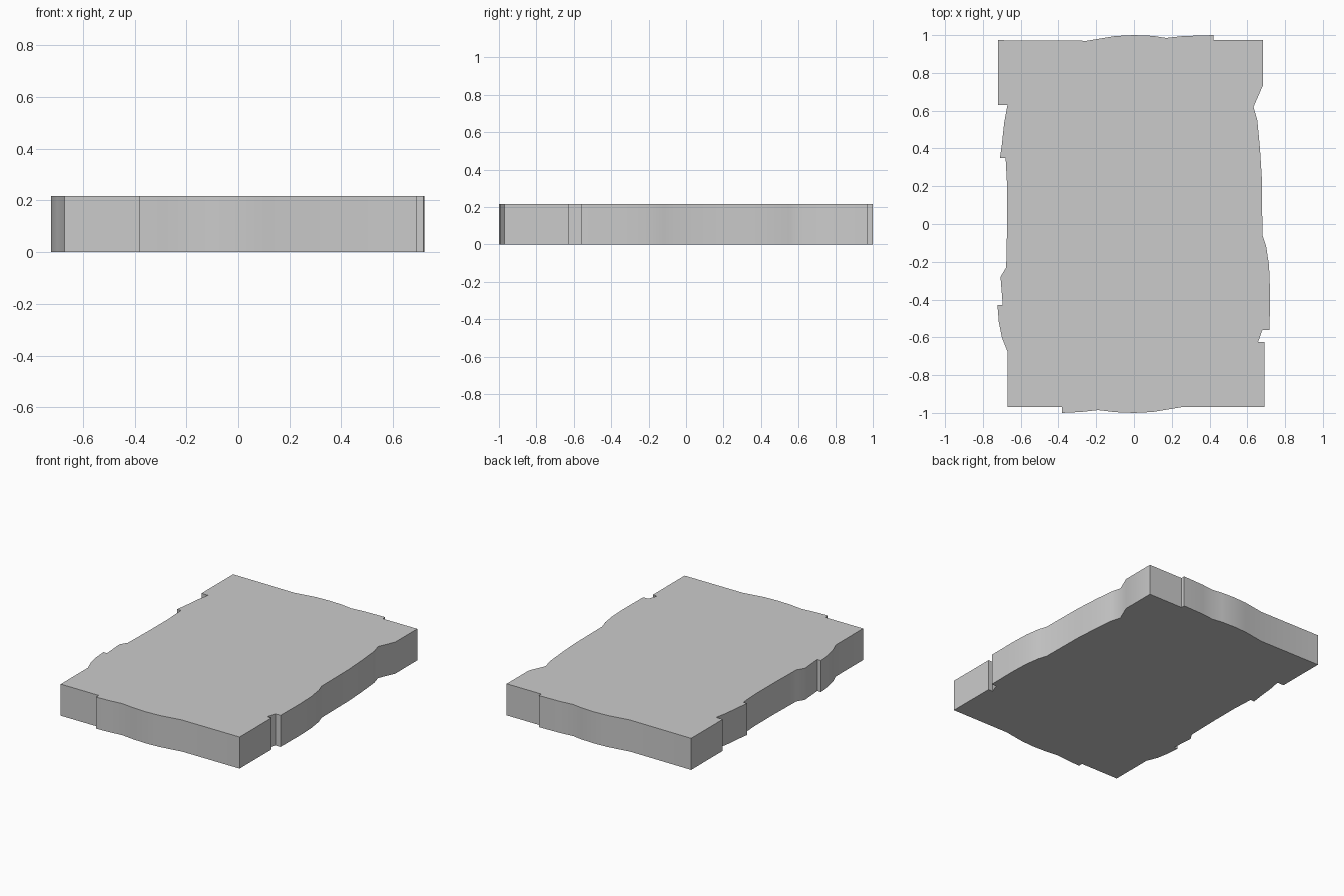
import bpy, bmesh, math

if "Cube" in bpy.data.objects:
    bpy.data.objects.remove(bpy.data.objects["Cube"])

HEIGHT = 0.217

# Weathered edges of the slab, listed counter-clockwise
front_edge = [(-0.67, -0.97), (-0.38, -0.97), (-0.38, -1.0), (-0.28, -0.995),
              (-0.19, -0.985), (-0.10, -0.996), (0.0, -1.0), (0.10, -0.995),
              (0.25, -0.97), (0.69, -0.97)]
right_edge = [(0.69, -0.625), (0.657, -0.625), (0.68, -0.56), (0.718, -0.56),
              (0.72, -0.35), (0.715, -0.22), (0.70, -0.12), (0.68, -0.06),
              (0.677, 0.24), (0.667, 0.40), (0.653, 0.55), (0.633, 0.62),
              (0.683, 0.735)]
left_edge = [(-0.72, 0.63), (-0.67, 0.63), (-0.687, 0.54), (-0.70, 0.42),
             (-0.71, 0.35), (-0.68, 0.35), (-0.672, 0.20), (-0.672, 0.0),
             (-0.677, -0.23), (-0.707, -0.28), (-0.695, -0.43), (-0.723, -0.43),
             (-0.716, -0.52), (-0.70, -0.60), (-0.67, -0.675)]
# The back edge repeats the front profile, turned half a circle
back_edge = [(0.683, 0.973), (0.42, 0.973)]
back_edge += [(-x + (0.04 if x == -0.38 else -0.02 if x < -0.15 else 0), -y)
              for x, y in front_edge[2:9]] + [(-0.72, 0.973)]
outline = front_edge + right_edge + back_edge + left_edge

# Stone slab: outline filled and extruded straight up
bm = bmesh.new()
base = bm.faces.new([bm.verts.new((x, y, 0)) for x, y in outline])
top = bmesh.ops.extrude_face_region(bm, geom=[base], use_keep_orig=True)
for v in top["geom"]:
    if isinstance(v, bmesh.types.BMVert):
        v.co.z = HEIGHT
bmesh.ops.recalc_face_normals(bm, faces=bm.faces)

mesh = bpy.data.meshes.new("stone_slab")
bm.to_mesh(mesh)
bm.free()
slab = bpy.data.objects.new("stone_slab", mesh)
bpy.context.collection.objects.link(slab)

# Soft wavy sides, crisp rims and notches
bpy.context.view_layer.objects.active = slab
slab.select_set(True)
bpy.ops.object.shade_smooth_by_angle(angle=math.radians(50))
